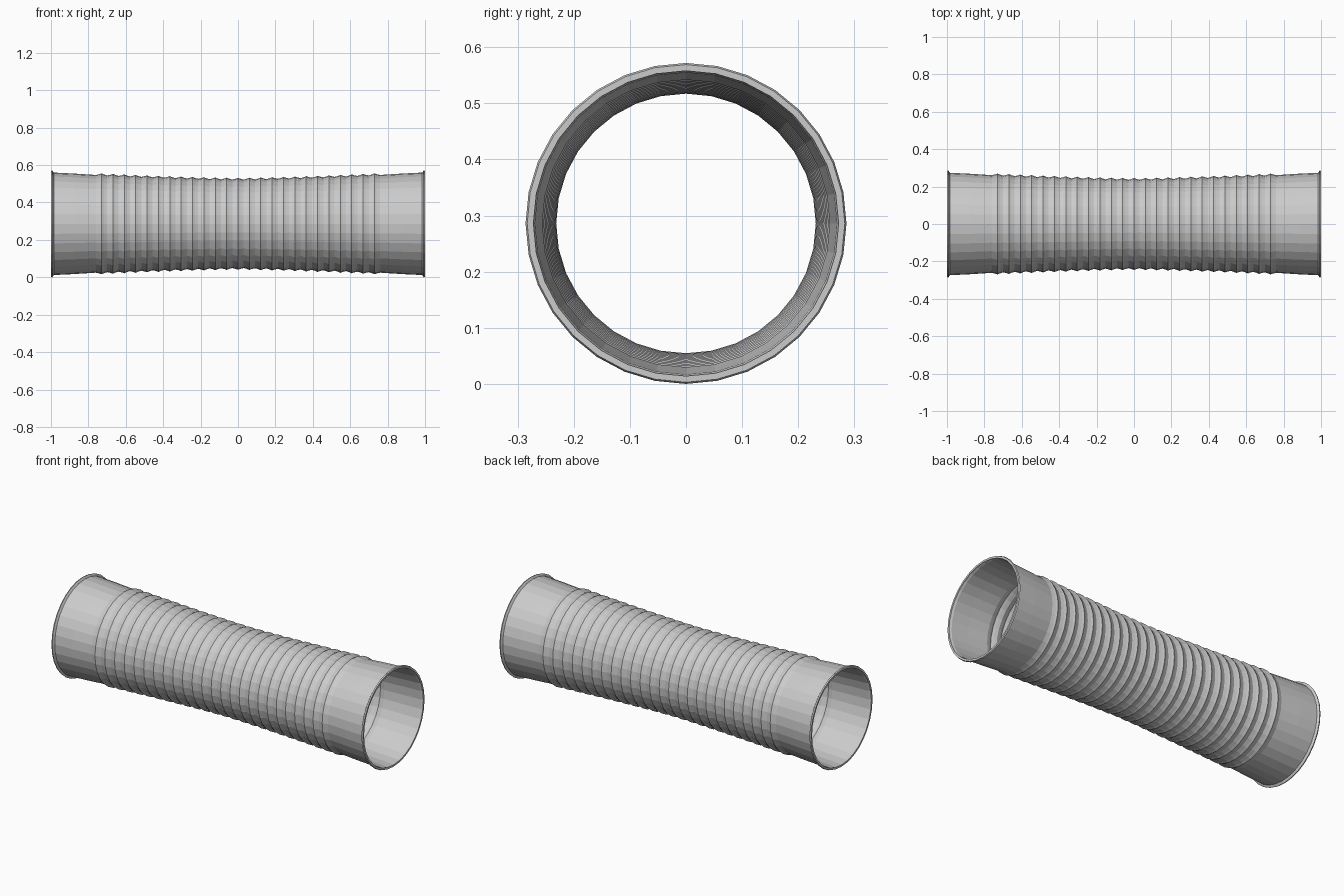
import bpy, bmesh, math

if "Cube" in bpy.data.objects:
    bpy.data.objects.remove(bpy.data.objects["Cube"])

SIDES = 32
CENTRE_Z = 0.286
WALL = 0.005
RIB_END = 0.76
RIBS = 25

grey = bpy.data.materials.new("light_grey")
grey.diffuse_color = (0.6, 0.6, 0.6, 1)
grey.use_nodes = True
grey.node_tree.nodes["Principled BSDF"].inputs["Base Color"].default_value = grey.diffuse_color


def waist(x):
    """Radius of the gently waisted tube at x."""
    return 0.238 + 0.037 * abs(x) ** 1.4


# Outer profile: flared lip, plain cuff, ribs, plain cuff, flared lip
outer = [(-1.0, 0.283), (-0.993, 0.286), (-0.985, 0.274), (-0.88, waist(0.88))]
pitch = 2 * RIB_END / RIBS
for i in range(RIBS):
    x = -RIB_END + i * pitch
    for t, lift in ((0.0, -0.002), (0.3, 0.003), (0.5, 0.008), (0.7, 0.003)):
        xs = x + t * pitch
        outer.append((xs, waist(xs) + lift))
outer.append((RIB_END, waist(RIB_END) - 0.002))
outer += [(0.88, waist(0.88)), (0.985, 0.274), (0.993, 0.286), (1.0, 0.283)]

# Inner profile follows the outer one, making a thin wall
inner = [(x, min(r - WALL, 0.272)) for x, r in reversed(outer)]
profile = outer + inner

# Revolve the closed profile around the long axis
bm = bmesh.new()
rings = []
for x, r in profile:
    ring = []
    for k in range(SIDES):
        a = 2 * math.pi * k / SIDES
        ring.append(bm.verts.new((x, r * math.sin(a), CENTRE_Z + r * math.cos(a))))
    rings.append(ring)
for i, ring in enumerate(rings):
    nxt = rings[(i + 1) % len(rings)]
    for k in range(SIDES):
        j = (k + 1) % SIDES
        bm.faces.new((ring[k], ring[j], nxt[j], nxt[k]))
bmesh.ops.recalc_face_normals(bm, faces=bm.faces[:])

mesh = bpy.data.meshes.new("ribbed_tube")
bm.to_mesh(mesh)
bm.free()
mesh.materials.append(grey)
tube = bpy.data.objects.new("ribbed_tube", mesh)
bpy.context.collection.objects.link(tube)
